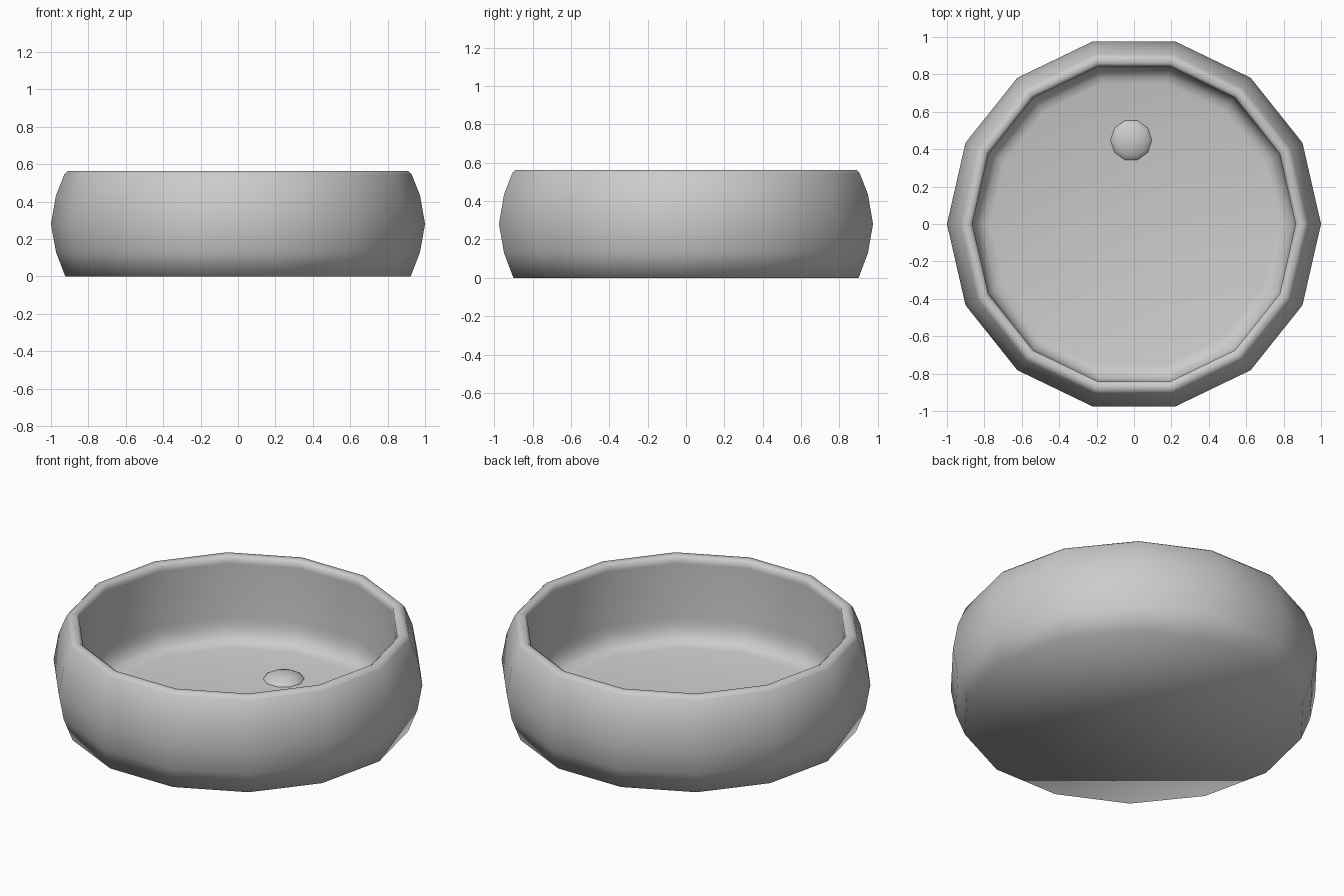
import bpy, bmesh
from math import cos, sin, tau

cube = bpy.data.objects.get("Cube")
if cube:
    bpy.data.objects.remove(cube)

grey = bpy.data.materials.new("plain grey")
grey.use_nodes = True
colour = (0.6, 0.6, 0.6, 1)
grey.diffuse_color = colour
grey.node_tree.nodes["Principled BSDF"].inputs["Base Color"].default_value = colour


def lathe(name, profile, sides, centre=(0, 0)):
    """Turn a (radius, height) profile about z and cap both ends."""
    bm = bmesh.new()
    rings = [[bm.verts.new((centre[0] + r * cos(tau * i / sides),
                            centre[1] + r * sin(tau * i / sides), z))
              for i in range(sides)] for r, z in profile]
    for low, high in zip(rings, rings[1:]):
        for i in range(sides):
            j = (i + 1) % sides
            bm.faces.new((low[i], low[j], high[j], high[i]))
    bm.faces.new(rings[0][::-1])
    bm.faces.new(rings[-1])
    bmesh.ops.recalc_face_normals(bm, faces=bm.faces)
    for face in bm.faces:
        face.smooth = True
    mesh = bpy.data.meshes.new(name)
    bm.to_mesh(mesh)
    bm.free()
    mesh.materials.append(grey)
    obj = bpy.data.objects.new(name, mesh)
    bpy.context.collection.objects.link(obj)
    return obj


# Bowl: bulging outer wall, rounded rim, upright inner wall, rounded floor corner
outer = [(0.923, 0), (0.973, 0.13), (1.0, 0.28), (0.973, 0.435), (0.929, 0.545)]
rim = [(0.912, 0.563), (0.882, 0.563), (0.864, 0.549)]
inner = [(0.864, 0.52), (0.864, 0.2), (0.859, 0.15), (0.842, 0.105),
         (0.81, 0.077), (0.77, 0.066)]
lathe("basin", outer + rim + inner, 14)

# Low domed drain cover, set towards the back of the floor
drain = [(0.114, 0.06), (0.108, 0.07), (0.085, 0.085), (0.05, 0.097), (0.02, 0.101)]
lathe("drain_cover", drain, 10, (-0.015, 0.448))
